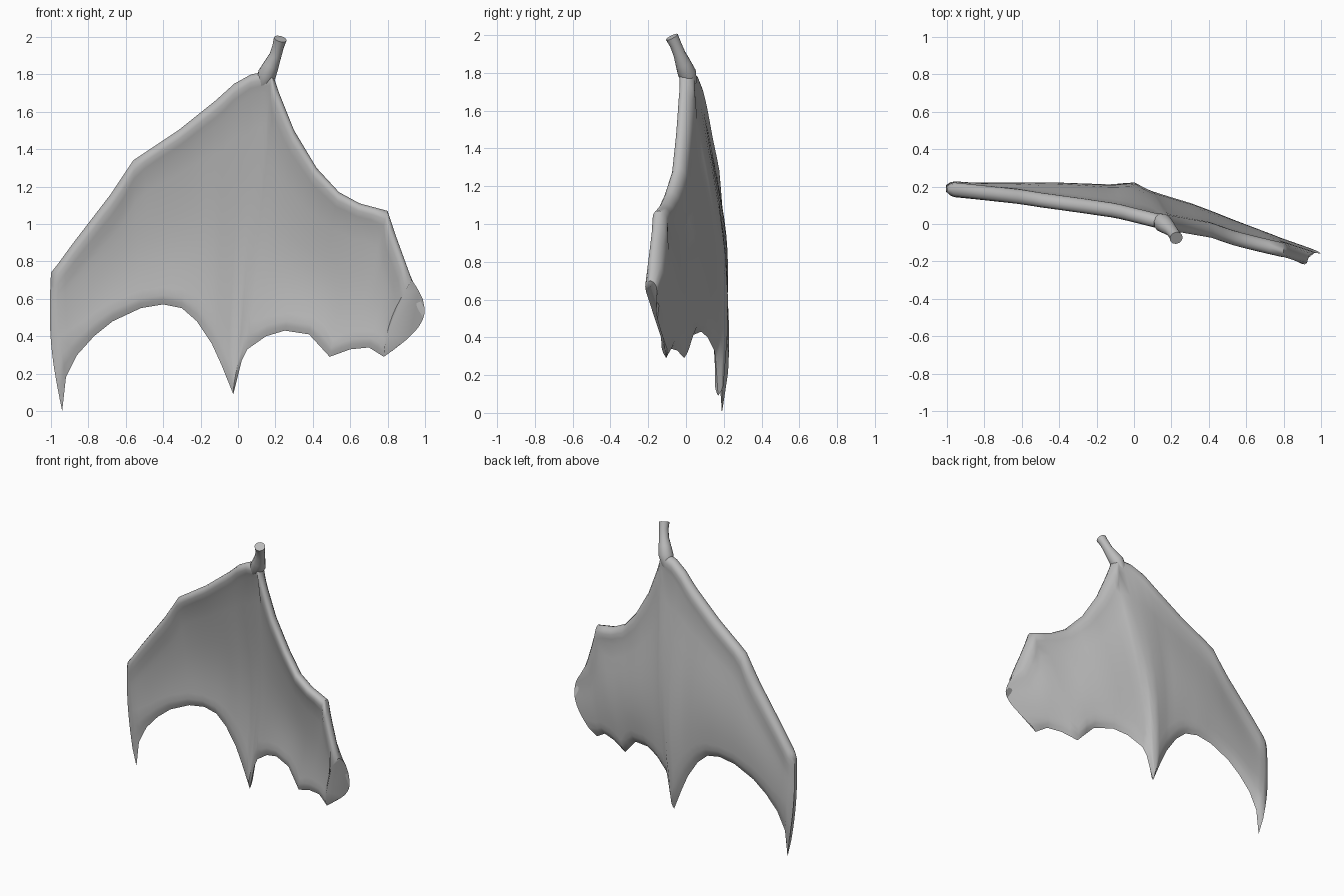
import bpy, bmesh, math
from mathutils import Vector

default = bpy.data.objects.get("Cube")
if default:
    bpy.data.objects.remove(default)

grey = bpy.data.materials.new("wing grey")
grey.use_nodes = True
colour = (0.5, 0.5, 0.5, 1)
grey.diffuse_color = colour
grey.node_tree.nodes["Principled BSDF"].inputs["Base Color"].default_value = colour


def interp(keys, x):
    """Piecewise linear lookup."""
    for (x0, y0), (x1, y1) in zip(keys, keys[1:]):
        if x <= x1:
            t = max(0, (x - x0) / (x1 - x0))
            return y0 + (y1 - y0) * t
    return keys[-1][1]


def finish(bm, name, sharp):
    bmesh.ops.recalc_face_normals(bm, faces=bm.faces)
    mesh = bpy.data.meshes.new(name)
    bm.to_mesh(mesh)
    bm.free()
    mesh.materials.append(grey)
    obj = bpy.data.objects.new(name, mesh)
    bpy.context.collection.objects.link(obj)
    bpy.ops.object.select_all(action="DESELECT")
    obj.select_set(True)
    bpy.context.view_layer.objects.active = obj
    bpy.ops.object.shade_smooth_by_angle(angle=math.radians(sharp))


def loft(bm, rings):
    """Bridge closed rings and cap both ends."""
    rows = [[bm.verts.new(p) for p in ring] for ring in rings]
    n = len(rows[0])
    for a, b in zip(rows, rows[1:]):
        for j in range(n):
            k = (j + 1) % n
            bm.faces.new((a[j], a[k], b[k], b[j]))
    bm.faces.new(rows[0])
    bm.faces.new(rows[-1])


# Matching outline points (x, z) of the leading and trailing edges
leading = [(-1, .74), (-.96, .79), (-.88, .9), (-.78, 1.03), (-.68, 1.16),
           (-.56, 1.34), (-.44, 1.42), (-.32, 1.5), (-.22, 1.58),
           (-.12, 1.66), (-.02, 1.75), (.07, 1.8),
           (.18, 1.82), (.22, 1.7), (.3, 1.5), (.42, 1.3), (.54, 1.17),
           (.65, 1.11), (.8, 1.07), (.85, .92), (.93, .7)]
trailing = [(-.94, 0), (-.92, .18), (-.86, .3), (-.77, .4), (-.67, .48),
            (-.52, .55), (-.4, .57), (-.3, .55), (-.22, .48),
            (-.14, .36), (-.09, .25), (-.025, .09),
            (.02, .27), (.05, .33), (.15, .4), (.25, .43), (.38, .41),
            (.49, .29), (.6, .33), (.7, .34), (.78, .29)]

# Depth of both edges and the backward billow between them
lead_y = [(-1, .185), (-.56, .13), (-.1, .065), (.07, .025), (.22, -.012),
          (.42, -.045), (.54, -.085), (.8, -.145), (.93, -.19)]
trail_y = [(-.94, .19), (-.4, .19), (-.025, .17), (.05, .15), (.25, .08),
           (.49, -.01), (.78, -.105)]
billow = [(-1, .01), (-.56, .03), (-.1, .05), (.07, .08), (.22, .055),
          (.54, .05), (.93, .02)]


def refine(points):
    """Add a midpoint between neighbouring outline points."""
    out = []
    for a, b in zip(points, points[1:]):
        a, b = Vector(a), Vector(b)
        out += [a, (a + b) / 2]
    return out + [Vector(points[-1])]


tops, bottoms = refine(leading), refine(trailing)
last = len(tops) - 1
RIM, SKIN, LIP = .039, .022, .03


def slant(edge, i, column):
    """How squarely a column meets its edge."""
    along = edge[min(i + 1, last)] - edge[max(i - 1, 0)]
    return max(.4, abs(along.normalized().cross(column.normalized())))


def half_thickness(d, e, skin):
    """Round bone at the leading edge, thin skin, bevelled trailing lip."""
    if d < RIM:
        t = math.sqrt(max(0, RIM ** 2 - (RIM - d) ** 2))
    else:
        t = skin + (RIM - skin) * math.exp(-((d - RIM) / .05) ** 2)
    t = max(t, LIP * math.exp(-(e / .09) ** 2)) if d > RIM else t
    return t * min(1, e / .05)


def wing_section(i):
    top, bottom = tops[i], bottoms[i]
    column = bottom - top
    length = column.length
    s_top, s_bot = slant(tops, i, column), slant(bottoms, i, column)
    starts = [d / s_top / length for d in (0, .006, .02, .04, .07, .105)]
    ends = [1 - d / s_bot / length for d in (.09, .05, .025, 0)]
    middle = [starts[-1] + (ends[0] - starts[-1]) * k / 7 for k in range(1, 7)]
    outer = (.4, .8)[i] if i < 2 else 1
    skin = SKIN + .013 * math.exp(-(i / 3) ** 2)
    y0, y1 = interp(lead_y, top.x), interp(trail_y, bottom.x)
    sag = interp(billow, top.x)
    bow = -.03 * max(0, 1 - i / 6)
    front, back = [], []
    for v in starts + middle + ends:
        wave = math.sin(math.pi * v)
        p = top + column * v
        y = y0 + (y1 - y0) * v + sag * math.sin(math.pi * v ** 1.3)
        t = outer * half_thickness(v * length * s_top,
                                   (1 - v) * length * s_bot, skin)
        # The torn outer end opens forward, its back wall reaching further
        f, b, b_y = (-.035 * wave, .135 * wave, -.045 * wave) if i == last else (0, 0, 0)
        front.append((p.x + bow * wave + f, y - t, p.y))
        back.append((p.x + bow * wave + b, y + t + b_y, p.y))
    return front + back[-2:0:-1]


bm = bmesh.new()
loft(bm, [wing_section(i) for i in range(last + 1)])
finish(bm, "wing_membrane", 50)

# Thumb stub that flares into the wrist: centre and radius per ring
stub = [((.12, .035, 1.69), .008), ((.135, .02, 1.75), .038),
        ((.155, .005, 1.8), .05), ((.178, -.015, 1.85), .042),
        ((.2, -.035, 1.9), .033), ((.215, -.055, 1.95), .031),
        ((.226, -.075, 1.99), .035)]
bm = bmesh.new()
rings = []
for k, (centre, radius) in enumerate(stub):
    lo, hi = stub[max(k - 1, 0)][0], stub[min(k + 1, len(stub) - 1)][0]
    turn = (Vector(hi) - Vector(lo)).to_track_quat("Z", "Y")
    rings.append([Vector(centre) + turn @ Vector((radius * math.cos(a), radius * math.sin(a), 0))
                  for a in (math.tau * j / 12 for j in range(12))])
loft(bm, rings)
finish(bm, "thumb_stub", 40)
